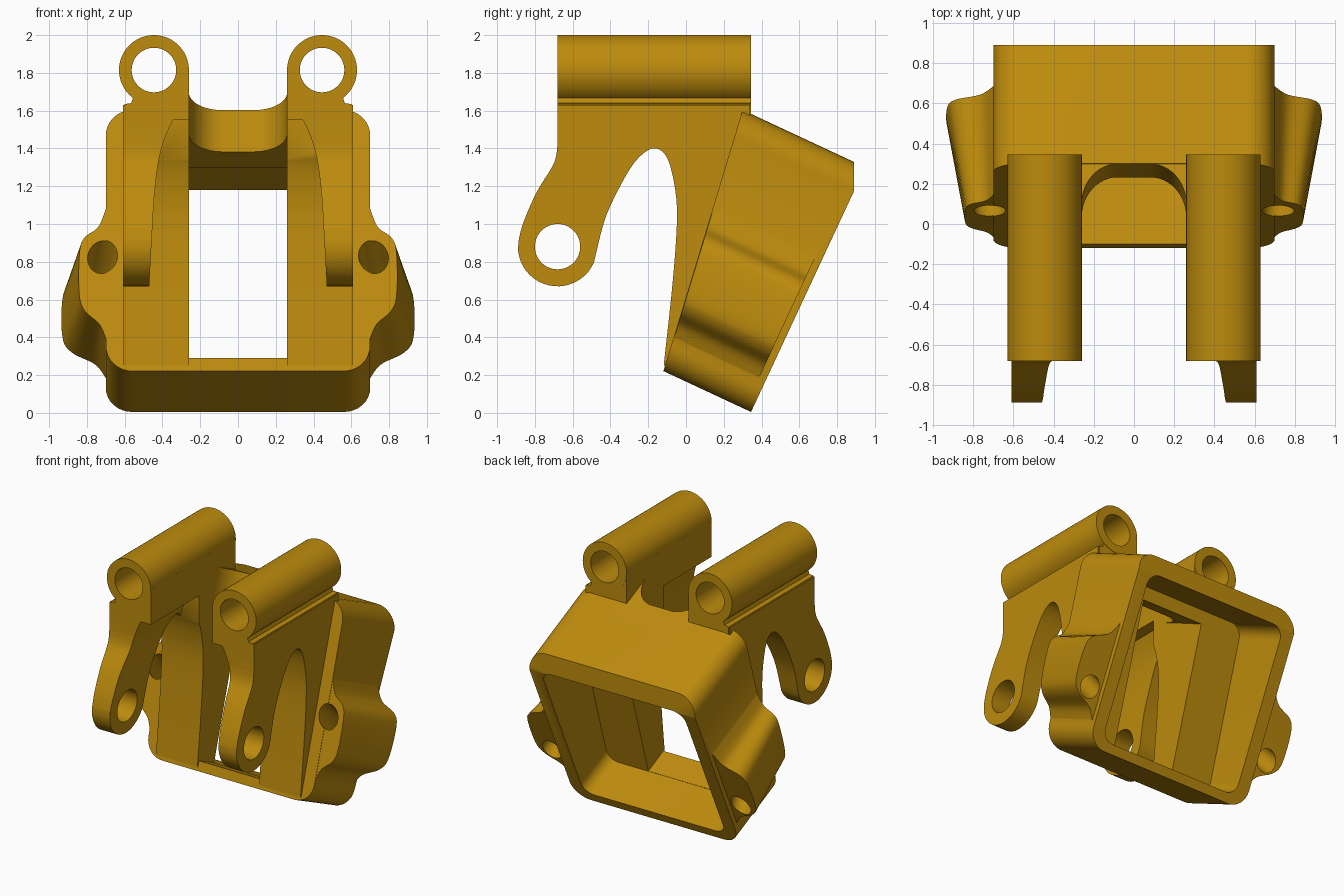
import bpy, bmesh, math
from mathutils import Vector

if "Cube" in bpy.data.objects:
    bpy.data.objects.remove(bpy.data.objects["Cube"])

gold = bpy.data.materials.new("golden_brown")
gold.diffuse_color = (0.51, 0.26, 0.004, 1)
gold.use_nodes = True
gold.node_tree.nodes["Principled BSDF"].inputs["Base Color"].default_value = gold.diffuse_color
C, S = math.cos(math.radians(25)), math.sin(math.radians(25))


def tilt(x, u, v):
    """Housing frame: u runs back through the housing, v runs up its face."""
    return (x, C * u + S * v, -S * u + C * v)


def front(v):
    return -0.202 - 0.1425 * (v - 0.15)


def loft(name, a, b):
    """Solid between two matching point loops."""
    bm = bmesh.new()
    va, vb = [bm.verts.new(p) for p in a], [bm.verts.new(p) for p in b]
    bm.faces.new(va)
    bm.faces.new(vb[::-1])
    n = len(a)
    for i in range(n):
        j = (i + 1) % n
        bm.faces.new((va[i], vb[i], vb[j], va[j]))
    bmesh.ops.recalc_face_normals(bm, faces=bm.faces)
    me = bpy.data.meshes.new(name)
    bm.to_mesh(me)
    bm.free()
    ob = bpy.data.objects.new(name, me)
    bpy.context.collection.objects.link(ob)
    me.materials.append(gold)
    return ob


def prism_x(name, pts, x0, x1):
    return loft(name, [(x0, *p) for p in pts], [(x1, *p) for p in pts])


def prism_y(name, pts, y0, y1):
    return loft(name, [(x, y0, z) for x, z in pts], [(x, y1, z) for x, z in pts])


def circle(cx, cy, r, n=48):
    return [(cx + r * math.cos(2 * math.pi * i / n), cy + r * math.sin(2 * math.pi * i / n)) for i in range(n)]


def rounded(hw, v0, v1, r, n=8):
    pts = []
    for k, (cx, cv) in enumerate([(hw - r, v1 - r), (r - hw, v1 - r), (r - hw, v0 + r), (hw - r, v0 + r)]):
        for i in range(n + 1):
            t = math.pi / 2 * (k + i / n)
            pts.append((cx + r * math.cos(t), cv + r * math.sin(t)))
    return pts


def spline(pts, n=6):
    """Catmull-Rom curve through the points."""
    p = [Vector(q) for q in [pts[0]] + pts + [pts[-1]]]
    out = []
    for i in range(1, len(p) - 2):
        a, b, c, d = p[i - 1:i + 3]
        for k in range(n):
            t = k / n
            out.append(tuple(0.5 * (2 * b + (c - a) * t + (2 * a - 5 * b + 4 * c - d) * t * t
                                    + (3 * b - a - 3 * c + d) * t ** 3)))
    return out + [tuple(pts[-1])]


def combine(ob, tool, op):
    m = ob.modifiers.new("bool", 'BOOLEAN')
    m.operation, m.object, m.solver = op, tool, 'EXACT'
    bpy.context.view_layer.update()
    me = bpy.data.meshes.new_from_object(ob.evaluated_get(bpy.context.evaluated_depsgraph_get()))
    ob.modifiers.clear()
    ob.data = me
    bpy.data.objects.remove(tool)


# tilted housing shell with the rear top edge cut off upright
sec = rounded(0.7, 0.15, 1.58, 0.14)
bracket = loft("bracket", [tilt(x, front(v), v) for x, v in sec], [tilt(x, 0.31, v) for x, v in sec])
combine(bracket, prism_y("rear_trim", [(-1, 0.5), (1, 0.5), (1, 2), (-1, 2)], 0.89, 1.5), 'DIFFERENCE')

# side ears, widening to the rear
ear = spline([(0.70, 0.33), (0.735, 0.41), (0.81, 0.48), (0.84, 0.57), (0.84, 0.79),
              (0.815, 0.88), (0.74, 0.94), (0.70, 1.04)])
ear = [(0.64, 0.33)] + ear + [(0.64, 1.04)]
for s in (1, -1):
    combine(bracket, loft("ear", [tilt(s * x, front(v) + 0.003, v) for x, v in ear],
                          [tilt(s * (x + max(0, x - 0.7) * 0.64), 0.272, v) for x, v in ear]), 'UNION')

# rear cavity and front window
cav = rounded(0.6, 0.22, 1.446, 0.09)
combine(bracket, loft("cavity", [tilt(x, front(v) + 0.2, v) for x, v in cav],
                      [tilt(x, 0.6, v) for x, v in cav]), 'DIFFERENCE')
win = [(-0.26, 0.222), (0.26, 0.222), (0.26, 1.35), (-0.26, 1.35)]
combine(bracket, loft("window", [tilt(x, -0.8, v) for x, v in win],
                      [tilt(x, 0.1, v) for x, v in win]), 'DIFFERENCE')

# arm side profile: hooked front leg, arch, and pillar against the housing
outer = spline([(-0.68, 1.42), (-0.70, 1.32), (-0.79, 1.17), (-0.86, 1.01), (-0.887, 0.91)])
eye = [(-0.68 + 0.21 * math.cos(math.radians(a)), 0.88 + 0.21 * math.sin(math.radians(a)))
       for a in range(185, 345, 8)]
arch = spline([(-0.475, 0.85), (-0.42, 1.05), (-0.31, 1.27), (-0.23, 1.37), (-0.16, 1.4),
               (-0.10, 1.35), (-0.06, 1.2), (-0.048, 1.02), (-0.07, 0.7), (-0.118, 0.25)])
profile = [(0.34, 1.63), (-0.68, 1.63)] + outer + eye + arch + [(-0.05, 0.25), (0.34, 1.45)]
carve = [(0.2, 0.5), (0.475, 0.5)] + spline([(0.47, 0.67), (0.455, 0.95), (0.44, 1.18),
                                             (0.41, 1.38), (0.35, 1.54), (0.255, 1.70)]) + [(0.2, 1.70)]
neck = [(0.26, 1.55), (0.60, 1.55), (0.60, 1.635), (0.565, 1.64), (0.555, 1.67), (0.57, 1.72),
        (0.445, 1.82), (0.26, 1.82)]
flip = lambda pts, s: [(s * x, z) for x, z in pts]
for s in (1, -1):
    arm = prism_x("arm", profile, s * 0.26, s * 0.61)
    combine(arm, prism_y("arm_carve", flip(carve, s), -1.2, -0.1), 'DIFFERENCE')
    combine(arm, prism_x("arm_eye", circle(-0.68, 0.88, 0.12), s * 0.1, s * 0.9), 'DIFFERENCE')
    # hinge tube on its neck
    combine(arm, prism_y("neck", flip(neck, s), -0.68, 0.343), 'UNION')
    combine(arm, prism_y("tube", circle(s * 0.445, 1.815, 0.185, 64), -0.681, 0.345), 'UNION')
    combine(arm, prism_y("bore", circle(s * 0.445, 1.815, 0.118), -1, 1), 'DIFFERENCE')
    combine(bracket, arm, 'UNION')
    # fillet between the arm and the housing's top wall
    fil = [(0.08 + 0.18 * math.sin(t), -0.22 + 0.22 * math.cos(t))
           for t in [math.pi / 2 * i / 12 for i in range(13)]]
    fil += [(0.30, -0.22), (0.30, 0.05), (0.08, 0.05)]
    combine(bracket, loft("fillet", [tilt(s * x, front(1.351) + u, 1.351) for x, u in fil],
                          [tilt(s * x, front(1.579) + u, 1.579) for x, u in fil]), 'UNION')
    # slanted screw hole through the ear
    p, q = Vector((s * 0.72, 0.08, 0.81)), Vector((s * 0.80, 0.49, 0.36))
    d = (q - p).normalized()
    e = d.cross(Vector((1, 0, 0))).normalized()
    f = d.cross(e)
    ring = [e * a + f * b for a, b in circle(0, 0, 0.078, 32)]
    combine(bracket, loft("screw_hole", [p - d * 0.15 + r for r in ring],
                          [q + d * 0.3 + r for r in ring]), 'DIFFERENCE')

# smooth curved walls, keep edges sharp
bpy.context.view_layer.objects.active = bracket
bracket.select_set(True)
bpy.ops.object.shade_smooth_by_angle(angle=math.radians(30))
